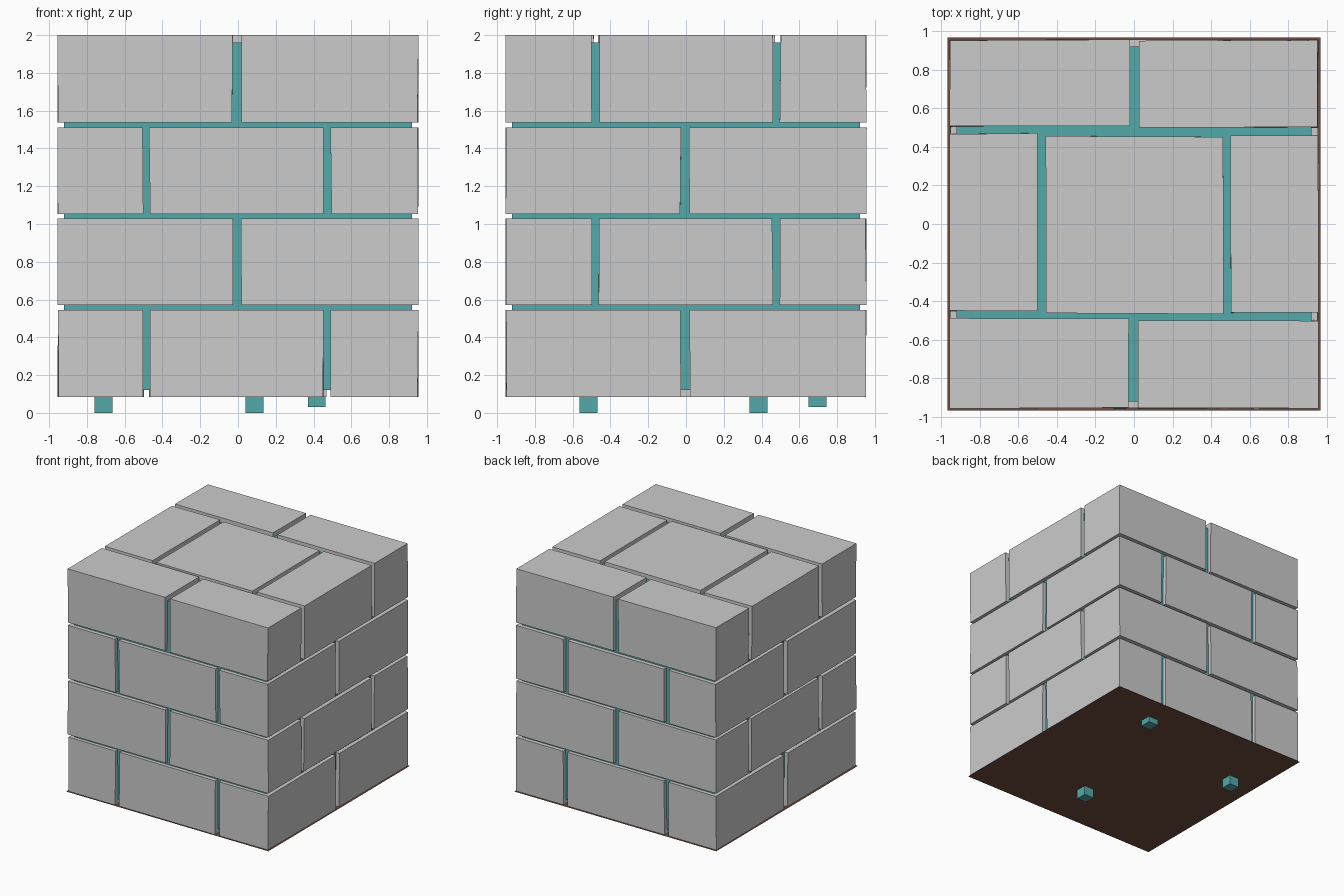
import bpy, bmesh, random
from mathutils import Vector, Matrix

if "Cube" in bpy.data.objects:
    bpy.data.objects.remove(bpy.data.objects["Cube"])

random.seed(4)


def material(name, rgb):
    m = bpy.data.materials.new(name)
    m.diffuse_color = (*rgb, 1)
    m.use_nodes = True
    m.node_tree.nodes["Principled BSDF"].inputs["Base Color"].default_value = m.diffuse_color
    return m


teal = material("teal_mortar", (0.09, 0.40, 0.40))
brown = material("brown_earth", (0.16, 0.075, 0.05))


def box(name, lo, hi, mat=None, jitter=0.0, turn=0.0):
    """Box between two corners, optionally uneven and turned about z."""
    lo, hi = Vector(lo), Vector(hi)
    bm = bmesh.new()
    bmesh.ops.create_cube(bm, size=1)
    for v in bm.verts:
        v.co = (lo + hi) / 2 + v.co * (hi - lo)
        v.co.x += random.uniform(-jitter, jitter)
        v.co.y += random.uniform(-jitter, jitter)
    bm.transform(Matrix.Rotation(turn, 4, 'Z'))
    me = bpy.data.meshes.new(name)
    bm.to_mesh(me)
    bm.free()
    ob = bpy.data.objects.new(name, me)
    bpy.context.collection.objects.link(ob)
    if mat:
        me.materials.append(mat)
    return ob


# mortar core showing through the joints
box("mortar_core", (-0.92, -0.92, 0.12), (0.92, 0.92, 1.96), teal)

# one course of stones: x0, x1, y0, y1
E = 0.953
course = [
    (-E, -0.03, -E, -0.492), (0.018, E, -E, -0.5),
    (-E, -0.497, -0.452, 0.468), (-0.46, 0.461, -0.465, 0.455), (0.499, E, -0.461, 0.459),
    (-E, -0.024, 0.505, E), (0.024, E, 0.499, E),
]

# four courses, alternate ones turned a quarter so the joints are staggered
levels = [(0.083, 0.546), (0.571, 1.030), (1.053, 1.512), (1.538, 2.0)]
for row, (z0, z1) in enumerate(levels):
    turn = 1.5707963 if row % 2 == 0 else 0.0
    for x0, x1, y0, y1 in course:
        box(f"stone_course_{row + 1}", (x0, y0, z0), (x1, y1, z1), None, 0.004, turn)

# thin sheet under the block
bpy.ops.mesh.primitive_plane_add(size=1.93, location=(0, 0, 0.08))
sheet = bpy.context.object
sheet.name = "base_sheet"
sheet.data.materials.append(brown)

# small pegs underneath
s = 0.0475
for x, y, z in [(0.088, -0.515, 0.0), (-0.712, 0.383, 0.0), (0.417, 0.696, 0.03)]:
    box("peg", (x - s, y - s, z), (x + s, y + s, z + 2 * s), teal)
